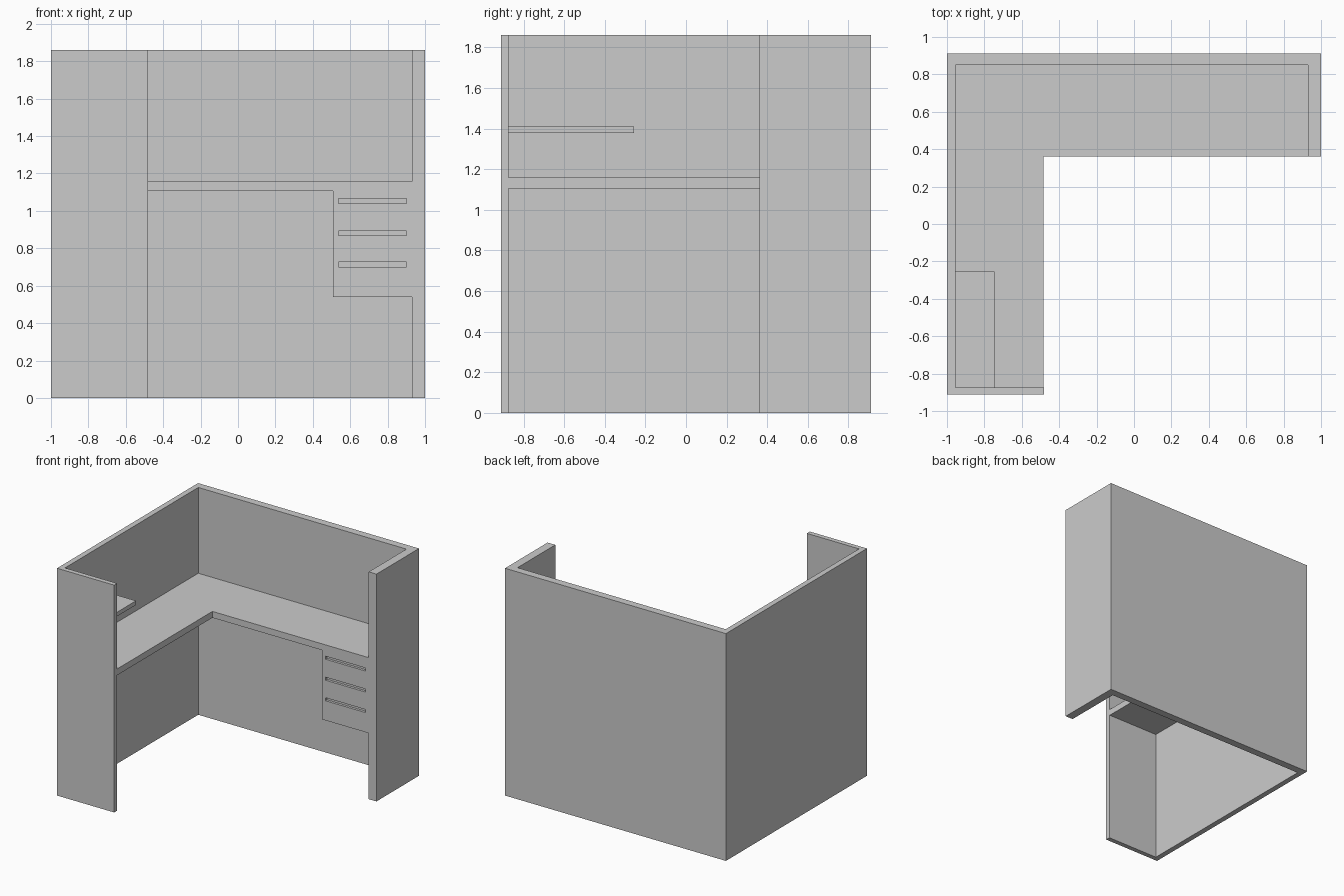
import bpy, bmesh

if "Cube" in bpy.data.objects:
    bpy.data.objects.remove(bpy.data.objects["Cube"])

def prism(name, outline, z0, z1):
    """Extrude a floor-plan outline between two heights."""
    bm = bmesh.new()
    face = bm.faces.new([bm.verts.new((x, y, z0)) for x, y in outline])
    top = bmesh.ops.extrude_face_region(bm, geom=[face])["geom"]
    verts = [g for g in top if isinstance(g, bmesh.types.BMVert)]
    bmesh.ops.translate(bm, verts=verts, vec=(0, 0, z1 - z0))
    bmesh.ops.recalc_face_normals(bm, faces=bm.faces[:])
    mesh = bpy.data.meshes.new(name)
    bm.to_mesh(mesh)
    bm.free()
    obj = bpy.data.objects.new(name, mesh)
    bpy.context.collection.objects.link(obj)
    return obj

def box(name, x0, x1, y0, y1, z0, z1):
    return prism(name, [(x0, y0), (x1, y0), (x1, y1), (x0, y1)], z0, z1)

X, Y, H = 1.0, 0.912, 1.86               # outer half sizes and wall height
LEFT, RIGHT, BACK, FRONT = -0.955, 0.93, 0.85, -0.873   # inner wall faces
EDGE_X, EDGE_Y = -0.482, 0.362           # front edges of desk and short walls

# Partition walls wrapping the workspace
prism("partition_walls", [
    (EDGE_X, -Y), (EDGE_X, FRONT), (LEFT, FRONT), (LEFT, BACK),
    (RIGHT, BACK), (RIGHT, EDGE_Y), (X, EDGE_Y), (X, Y), (-X, Y), (-X, -Y)],
    0, H)

# L-shaped desk top
prism("desk_top", [
    (LEFT, FRONT), (EDGE_X - 0.003, FRONT), (EDGE_X - 0.003, EDGE_Y),
    (RIGHT, EDGE_Y), (RIGHT, BACK), (LEFT, BACK)], 1.106, 1.158)

# Wall shelf in the front left corner
box("wall_shelf", LEFT, -0.745, FRONT, -0.255, 1.377, 1.411)

# Drawer cabinet hanging under the desk, with recessed finger pulls
cabinet = box("drawer_cabinet", 0.508, RIGHT, EDGE_Y, BACK, 0.54, 1.106)
for i, z in enumerate((1.053, 0.881, 0.713)):
    cutter = box(f"pull_cutter_{i + 1}", 0.538, 0.9,
                 EDGE_Y - 0.05, EDGE_Y + 0.02, z - 0.0125, z + 0.0125)
    cutter.hide_render = True
    cutter.hide_set(True)
    mod = cabinet.modifiers.new(f"pull_{i + 1}", 'BOOLEAN')
    mod.operation = 'DIFFERENCE'
    mod.solver = 'EXACT'
    mod.object = cutter
